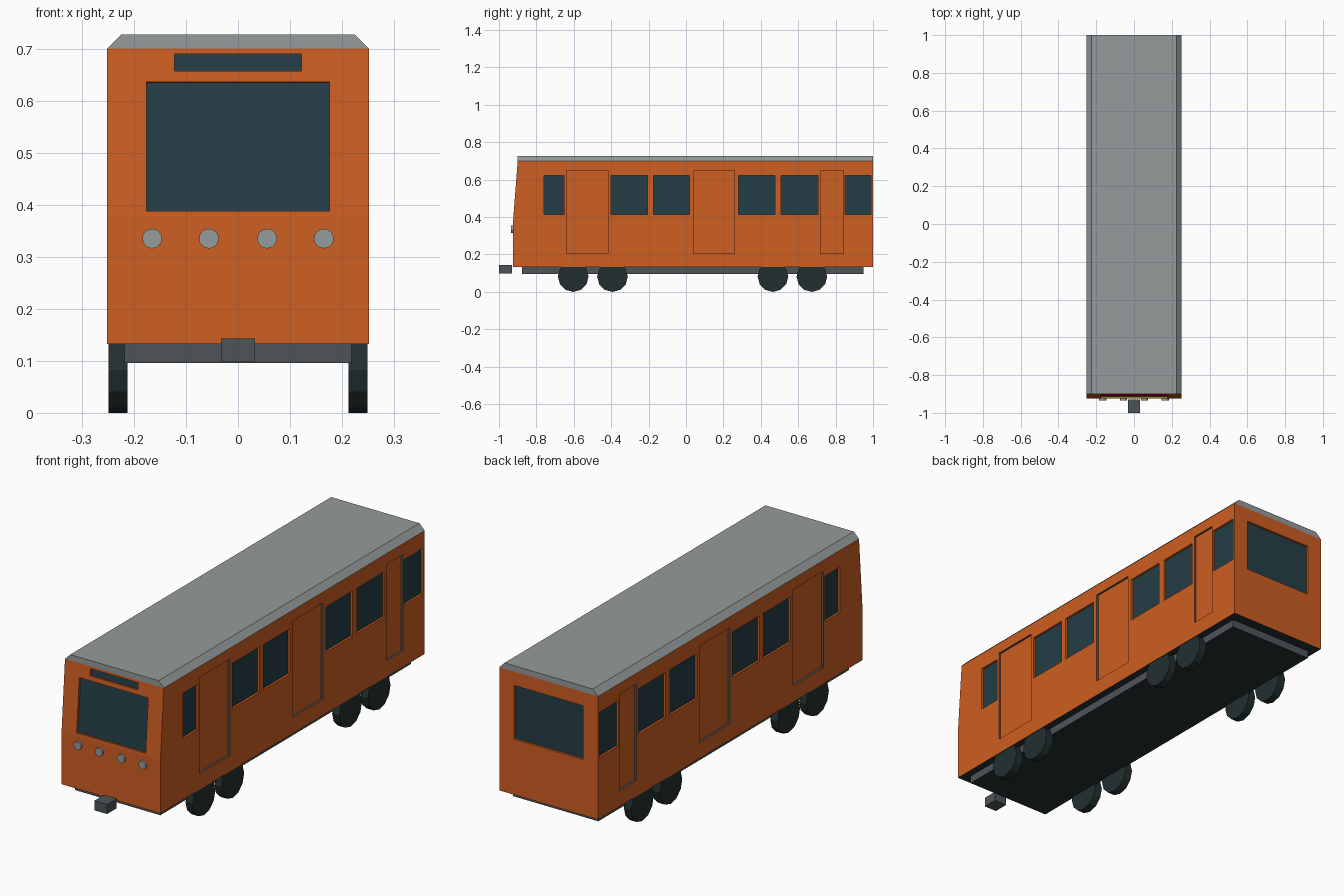
import bpy, bmesh, math
from mathutils import Matrix, Vector

if "Cube" in bpy.data.objects:
    bpy.data.objects.remove(bpy.data.objects["Cube"], do_unlink=True)


def material(name, rgb):
    m = bpy.data.materials.new(name)
    m.use_nodes = True
    m.diffuse_color = (*rgb, 1)
    m.node_tree.nodes["Principled BSDF"].inputs["Base Color"].default_value = (*rgb, 1)
    return m


# One shared palette, so face indices mean the same on every part
MATS = [
    material("orange paint", (0.62, 0.112, 0.016)),
    material("roof grey", (0.30, 0.325, 0.325)),
    material("dark glass", (0.018, 0.047, 0.063)),
    material("frame grey", (0.075, 0.09, 0.097)),
    material("wheel black", (0.016, 0.028, 0.028)),
]
PAINT, ROOF, GLASS, FRAME, BLACK = range(5)


def finish(bm, name):
    bmesh.ops.recalc_face_normals(bm, faces=bm.faces)
    mesh = bpy.data.meshes.new(name)
    bm.to_mesh(mesh)
    bm.free()
    for m in MATS:
        mesh.materials.append(m)
    ob = bpy.data.objects.new(name, mesh)
    bpy.context.collection.objects.link(ob)
    return ob


def prism(name, points, sweep, mat, under=None):
    """Closed profile swept along a vector; downward faces may differ in colour."""
    bm = bmesh.new()
    face = bm.faces.new([bm.verts.new(p) for p in points])
    ext = bmesh.ops.extrude_face_region(bm, geom=[face], use_keep_orig=True)
    bmesh.ops.translate(bm, vec=sweep,
                        verts=[g for g in ext["geom"] if isinstance(g, bmesh.types.BMVert)])
    bmesh.ops.recalc_face_normals(bm, faces=bm.faces)
    for f in bm.faces:
        f.material_index = under if under is not None and f.normal.z < -0.9 else mat
    return finish(bm, name)


def box(name, x, y0, y1, z0, z1, mat, under=None):
    return prism(name, [(-x, y0, z0), (x, y0, z0), (x, y0, z1), (-x, y0, z1)],
                 (0, y1 - y0, 0), mat, under)


def disc(name, radius, depth, sides, centre, turn, mat):
    bm = bmesh.new()
    bmesh.ops.create_cone(bm, cap_ends=True, segments=sides, radius1=radius,
                          radius2=radius, depth=depth,
                          matrix=Matrix.Translation(centre) @ turn)
    for f in bm.faces:
        f.material_index = mat
    return finish(bm, name)


# Body shell, with the upper front leaning back
W, BASE, EAVE, KNEE, NOSE, BROW = 0.252, 0.132, 0.70, 0.375, -0.925, -0.90
body = prism("body", [(-W, NOSE, BASE), (-W, 1, BASE), (-W, 1, EAVE),
                      (-W, BROW, EAVE), (-W, NOSE, KNEE)],
             (2 * W, 0, 0), PAINT, BLACK)

# Recess cutter for windows and doors
DEPTH = 0.01
cut = bmesh.new()


def recess(centre, u, v, floor, side):
    """Box across a wall; u and v are the full edges of the opening."""
    u, v, c = Vector(u), Vector(v), Vector(centre)
    n = u.cross(v).normalized()
    frame = Matrix((u, v, n * 2 * DEPTH)).transposed().to_4x4()
    made = bmesh.ops.create_cube(cut, size=1, matrix=Matrix.Translation(c) @ frame)
    for f in {f for vert in made["verts"] for f in vert.link_faces}:
        inner = (f.calc_center_median() - c).dot(n) < -DEPTH / 2
        f.material_index = floor if inner else side


windows = [(-0.76, -0.653), (-0.40, -0.205), (-0.175, 0.02),
           (0.28, 0.475), (0.508, 0.705), (0.85, 0.988)]
doors = [(-0.64, -0.418), (0.04, 0.26), (0.72, 0.843)]
for s in (-1, 1):
    for spans, z0, z1, floor, side in ((windows, 0.414, 0.623, GLASS, PAINT),
                                       (doors, 0.206, 0.65, PAINT, FRAME)):
        for y0, y1 in spans:
            recess((s * W, (y0 + y1) / 2, (z0 + z1) / 2),
                   (0, s * (y1 - y0), 0), (0, 0, z1 - z0), floor, side)

# Windscreen and sign on the slanted front, and the rear window
lean = (BROW - NOSE) / (EAVE - KNEE)
for width, z0, z1 in ((0.352, 0.388, 0.636), (0.244, 0.657, 0.69)):
    zc = (z0 + z1) / 2
    recess((0, NOSE + lean * (zc - KNEE), zc), (width, 0, 0),
           (0, lean * (z1 - z0), z1 - z0), GLASS, PAINT)
recess((0, 1, 0.512), (-0.352, 0, 0), (0, 0, 0.248), GLASS, PAINT)

cutter = finish(cut, "recess_cutter")
cutter.hide_render = True
mod = body.modifiers.new("recesses", "BOOLEAN")
mod.operation = "DIFFERENCE"
mod.solver = "EXACT"
mod.object = cutter
bpy.context.view_layer.objects.active = body
bpy.ops.object.modifier_apply(modifier=mod.name)
bpy.data.objects.remove(cutter, do_unlink=True)

# Roof with chamfered long edges
prism("roof", [(-W, BROW, EAVE), (W, BROW, EAVE), (0.225, BROW, 0.727), (-0.225, BROW, 0.727)],
      (0, 1 - BROW, 0), ROOF)

# Underframe and front coupler
box("underframe", 0.218, -0.877, 0.95, 0.096, BASE, FRAME, BLACK)
box("coupler", 0.0325, -1, -0.93, 0.099, 0.143, FRAME)

# Wheels in two pairs on each side
across = Matrix.Rotation(math.pi / 2, 4, "Y")
for s, label in ((-1, "right"), (1, "left")):
    for i, y in enumerate((-0.603, -0.393, 0.465, 0.673), 1):
        disc(f"wheel_{label}_{i}", 0.082, 0.037, 12, (s * 0.2305, y, 0.082), across, BLACK)

# Headlights
along = Matrix.Rotation(math.pi / 2, 4, "X")
for i, x in enumerate((-0.165, -0.056, 0.056, 0.165), 1):
    disc(f"headlight_{i}", 0.019, 0.02, 16, (x, -0.925, 0.335), along, ROOF)
